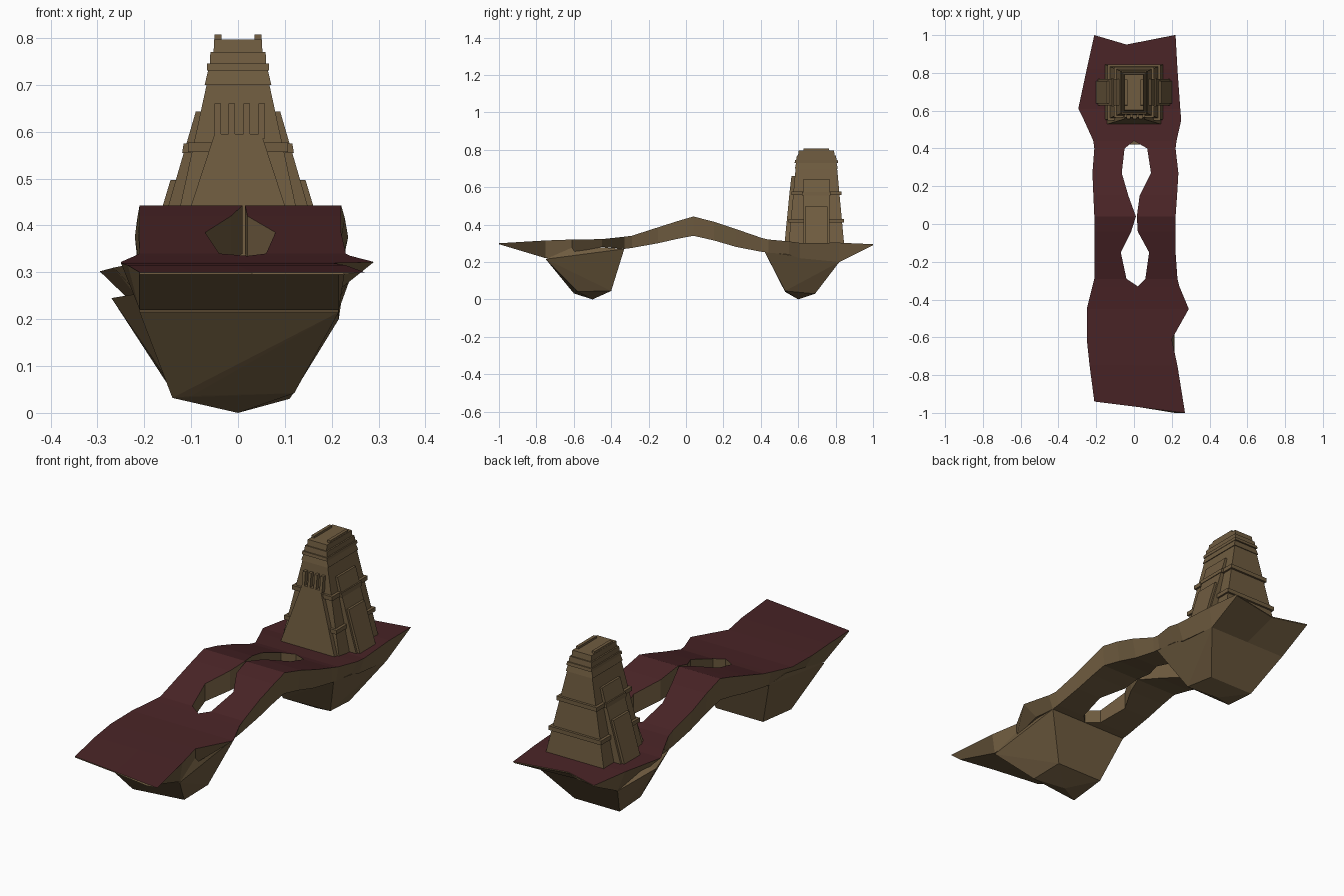
import bpy, bmesh

if "Cube" in bpy.data.objects:
    bpy.data.objects.remove(bpy.data.objects["Cube"])


def material(name, rgb):
    m = bpy.data.materials.new(name)
    m.diffuse_color = (*rgb, 1)
    m.use_nodes = True
    m.node_tree.nodes["Principled BSDF"].inputs["Base Color"].default_value = m.diffuse_color
    return m


STONE = material("brown stone", (0.16, 0.107, 0.051))
TURF = material("dark red ground", (0.067, 0.0175, 0.0195))


def finish(bm, name, mats=(STONE,)):
    bmesh.ops.recalc_face_normals(bm, faces=bm.faces[:])
    me = bpy.data.meshes.new(name)
    bm.to_mesh(me)
    bm.free()
    ob = bpy.data.objects.new(name, me)
    bpy.context.collection.objects.link(ob)
    for m in mats:
        me.materials.append(m)
    return ob


def frustum(name, z0, z1, low, high):
    """Tapered block; low and high are (x0, x1, y0, y1) rectangles."""
    bm = bmesh.new()
    rings = []
    for z, (x0, x1, y0, y1) in ((z0, low), (z1, high)):
        rings.append([bm.verts.new((x, y, z)) for x, y in
                      ((x0, y0), (x1, y0), (x1, y1), (x0, y1))])
    a, b = rings
    bm.faces.new(a)
    bm.faces.new(b)
    for i in range(4):
        j = (i + 1) % 4
        bm.faces.new((a[i], a[j], b[j], b[i]))
    return finish(bm, name)


# Deck: rows of y, left edge, hole left, hole right, right edge, top z, bottom z
ROWS = [
    (-1.0, -.21, .03, .03, .27, .30, .295),
    (-.75, -.235, 0, 0, .23, .315, .22),
    (-.61, -.25, 0, 0, .20, .32, .25),
    (-.45, -.25, 0, 0, .29, .322, .28),
    (-.33, -.22, .02, .02, .24, .335, .27),
    (-.29, -.21, -.04, .06, .23, .34, .275),
    (-.15, -.21, -.07, .08, .22, .385, .30),
    (-.04, -.21, -.015, .02, .22, .42, .325),
    (.04, -.21, .01, .015, .22, .443, .34),
    (.15, -.215, -.03, .03, .228, .415, .315),
    (.27, -.22, -.065, .09, .235, .375, .28),
    (.40, -.21, -.05, .07, .22, .33, .255),
    (.44, -.215, 0, 0, .225, .32, .25),
    (.55, -.265, 0, 0, .25, .31, .24),
    (.61, -.295, 0, 0, .245, .302, .22),
    (.82, -.25, 0, 0, .23, .303, .20),
    (1.0, -.21, -.04, -.04, .22, .295, .29),
]


def deck():
    bm = bmesh.new()
    for side in (0, 1):
        sections = []
        for y, xl, hl, hr, xr, zt, zb in ROWS:
            out, inn = ((xl, hl), (xr, hr))[side]
            yo = -.94 if y == -1 and side == 0 else y
            yi = {-1.0: -.97, 1.0: .95}.get(y, y)      # ragged ends
            under = max(-.21, min(.215, out))
            sections.append([bm.verts.new(p) for p in (
                (out, yo, zt), (inn, yi, zt), (inn, yi, zb), (under, yo, zb))])
        for k in range(len(sections) - 1):
            a, b = sections[k], sections[k + 1]
            for i in range(4):
                closed = ROWS[k][2] == ROWS[k][3] and ROWS[k + 1][2] == ROWS[k + 1][3]
                if i == 1 and closed:
                    continue                            # no inner wall without a hole
                j = (i + 1) % 4
                f = bm.faces.new((a[i], a[j], b[j], b[i]))
                f.material_index = 1 if i == 0 else 0
        bm.faces.new(sections[0])
        bm.faces.new(sections[-1])
    bmesh.ops.remove_doubles(bm, verts=bm.verts[:], dist=0.0005)
    finish(bm, "bridge_deck", (STONE, TURF))


def rock(name, points):
    bm = bmesh.new()
    vs = [bm.verts.new(p) for p in points]
    bmesh.ops.convex_hull(bm, input=vs)
    finish(bm, name)


deck()

# Rock footings under each end
rock("front_footing", [
    (-.21, -.75, .215), (.215, -.75, .215), (-.21, -.62, .29), (.195, -.62, .29),
    (-.21, -.33, .27), (.215, -.33, .27), (-.14, -.60, .032), (-.10, -.60, .036),
    (.12, -.58, .042), (0, -.50, 0), (.12, -.40, .045), (-.13, -.40, .045)])
rock("back_footing", [
    (-.21, .82, .20), (.215, .82, .20), (-.21, .42, .255), (.215, .42, .255),
    (-.27, .61, .245), (.21, .61, .24), (-.13, .53, .04), (.12, .53, .045),
    (0, .60, 0), (-.13, .69, .03), (.11, .69, .03)])

# Tower body with belt courses
CY = .697


def centred(hx, hy):
    return (-hx, hx, CY - hy, CY + hy)


def body_half(z, grow=0.0):
    t = (z - .31) / .39
    return centred(.152 - .085 * t + grow, .147 - .036 * t + grow)


frustum("tower_body", .29, .70, body_half(.29), body_half(.70))
for z in (.41, .557):
    frustum("belt_course", z, z + .02, body_half(z + .01, .011), body_half(z + .01, .011))

# Stepped crown
for z0, z1, lo, hi in (
        (.70, .73, (.071, .115), (.064, .108)),
        (.73, .745, (.066, .116), (.066, .114)),
        (.745, .77, (.060, .108), (.059, .104)),
        (.77, .797, (.052, .098), (.051, .094))):
    frustum("crown_tier", z0, z1, centred(*lo), centred(*hi))

# Front panel topped with slim pillars
frustum("front_panel", .29, .595, (-.15, .15, .526, .62), (-.05, .05, .556, .62))
for x in (-.043, -.013, .019, .051):
    frustum("front_pillar", .585, .66, (x - .007, x + .007, .555, .61),
            (x - .007, x + .007, .564, .61))

# Side buttresses and roof rails, mirrored
for s in (-1, 1):
    def side(x, hy, inner=.03):
        a, b = sorted((s * inner, s * x))
        return (a, b, CY - hy, CY + hy)
    frustum("side_buttress", .29, .643, side(.193, .07), side(.09, .07))
    frustum("buttress_foot", .29, .497, side(.206, .06), side(.144, .06))
    frustum("buttress_belt", .555, .575, side(.119, .076), side(.116, .076))
    frustum("roof_rail", .79, .807, side(.050, .07, .035), side(.050, .068, .035))
